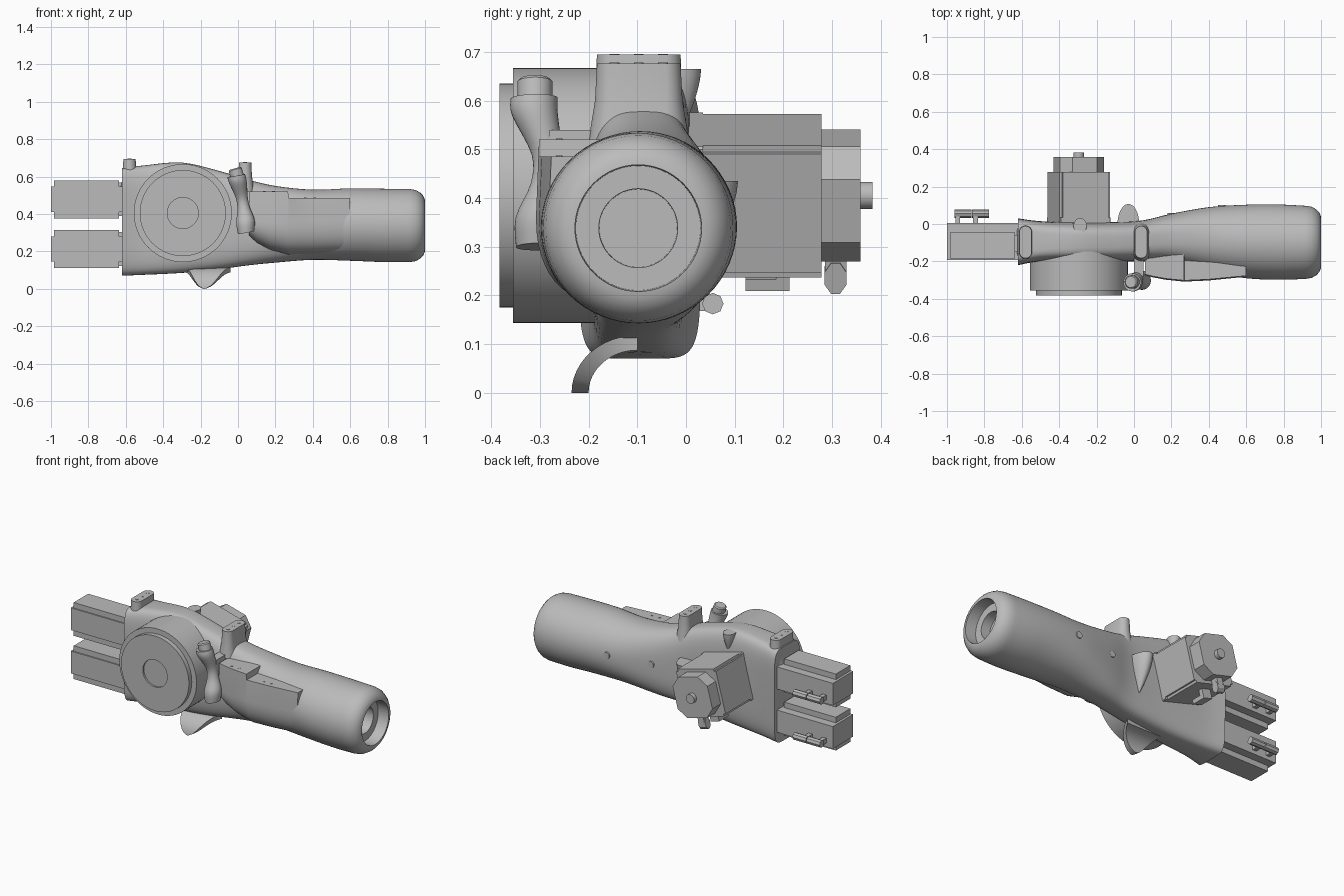
import bpy, bmesh
from math import sin, cos, pi, radians, copysign
from mathutils import Vector, Matrix

cube = bpy.data.objects.get("Cube")
if cube:
    bpy.data.objects.remove(cube)

grey = bpy.data.materials.new("plain_grey")
grey.use_nodes = True
grey.diffuse_color = (0.5, 0.5, 0.5, 1)
grey.node_tree.nodes["Principled BSDF"].inputs["Base Color"].default_value = (0.5, 0.5, 0.5, 1)


def finish(name, bm, smooth=True):
    bmesh.ops.recalc_face_normals(bm, faces=bm.faces)
    mesh = bpy.data.meshes.new(name)
    bm.to_mesh(mesh)
    bm.free()
    mesh.materials.append(grey)
    ob = bpy.data.objects.new(name, mesh)
    bpy.context.collection.objects.link(ob)
    if smooth:
        bpy.ops.object.select_all(action="DESELECT")
        ob.select_set(True)
        bpy.context.view_layer.objects.active = ob
        bpy.ops.object.shade_smooth_by_angle(angle=radians(35))
    return ob


def loft(name, rings, smooth=True):
    bm = bmesh.new()
    loops = [[bm.verts.new(p) for p in ring] for ring in rings]
    n = len(loops[0])
    for a, b in zip(loops, loops[1:]):
        for i in range(n):
            j = (i + 1) % n
            bm.faces.new((a[i], a[j], b[j], b[i]))
    bm.faces.new(loops[0])
    bm.faces.new(loops[-1])
    return finish(name, bm, smooth)


def box(name, lo, hi, turn=None):
    lo, hi = Vector(lo), Vector(hi)
    bm = bmesh.new()
    bmesh.ops.create_cube(bm, size=1)
    for v in bm.verts:
        v.co = (lo + hi) / 2 + v.co * (hi - lo)
    if turn:
        bm.transform(turn)
    return finish(name, bm, False)


def tube(name, stations, n=32):
    """Round loft through (x, y, z, radius) stations."""
    pts = [Vector(s[:3]) for s in stations]
    axis = (pts[-1] - pts[0]).normalized()
    turn = axis.to_track_quat("Z", "Y")
    rings = [[p + turn @ Vector((s[3] * cos(2 * pi * i / n), s[3] * sin(2 * pi * i / n), 0))
              for i in range(n)] for p, s in zip(pts, stations)]
    return loft(name, rings)


def spline(rows, steps):
    """Catmull-Rom through rows of numbers."""
    out = []
    for k in range(len(rows) - 1):
        a, b, c, d = (rows[min(max(k + o, 0), len(rows) - 1)] for o in (-1, 0, 1, 2))
        for s in range(steps):
            t = s / steps
            out.append([q + t / 2 * (r - p + t * (2 * p - 5 * q + 4 * r - w + t * (3 * q - p - 3 * r + w)))
                        for p, q, r, w in zip(a, b, c, d)])
    return out + [list(rows[-1])]


def oval(x, y0, y1, z0, z1, power, n=64):
    ring = []
    for i in range(n):
        c, s = cos(2 * pi * i / n), sin(2 * pi * i / n)
        ring.append((x, (y0 + y1) / 2 + (y1 - y0) / 2 * copysign(abs(c) ** (2 / power), c),
                     (z0 + z1) / 2 + (z1 - z0) / 2 * copysign(abs(s) ** (2 / power), s)))
    return ring


# Palm and forearm shell: x, back/front y, bottom/top z, squareness
shell = [(-0.62, -0.22, 0.03, 0.07, 0.645, 6), (-0.5, -0.2, 0.015, 0.075, 0.66, 5),
         (-0.3, -0.2, 0.01, 0.085, 0.675, 4), (-0.1, -0.2, 0.01, 0.105, 0.63, 3.6),
         (0.05, -0.2, 0.02, 0.125, 0.585, 3.2), (0.2, -0.21, 0.055, 0.14, 0.55, 2.7),
         (0.4, -0.255, 0.09, 0.155, 0.53, 2.2), (0.6, -0.29, 0.103, 0.15, 0.537, 2),
         (0.78, -0.298, 0.104, 0.143, 0.535, 2), (0.92, -0.293, 0.097, 0.143, 0.533, 2)]
rings = [oval(*row) for row in spline(shell, 4)]
# Rounded muzzle with a stepped socket
for x, r in [(0.95, 0.19), (0.975, 0.176), (0.99, 0.16), (0.998, 0.143), (1, 0.13),
             (0.93, 0.128), (0.93, 0.081), (0.87, 0.08)]:
    rings.append(oval(x, -0.098 - r, -0.098 + r, 0.338 - r, 0.338 + r, 2))
loft("forearm_shell", rings)

# Side fairing with a stepped flat top
rings = []
for x, r, h, top in [(0.06, 0.175, 0.08, 0.52), (0.1, 0.185, 0.12, 0.52), (0.17, 0.198, 0.155, 0.52),
                     (0.268, 0.208, 0.18, 0.52), (0.27, 0.208, 0.18, 0.485),
                     (0.4, 0.202, 0.178, 0.485), (0.6, 0.182, 0.17, 0.485)]:
    ring = [(x, -0.1, top)]
    for i in range(13):
        a = pi / 2 * i / 12
        ring.append((x, -0.1 - r * cos(a) ** 0.6, 0.36 - h * sin(a) ** 0.9))
    ring.insert(1, (x, -0.1 - r * 0.97, top))
    rings.append(ring)
loft("side_fairing", rings)

# Front wheel housing with a recessed hub
wheel = [(-0.1, 0.262), (-0.355, 0.262), (-0.355, 0.23), (-0.383, 0.23), (-0.383, 0.083), (-0.372, 0.083)]
loft("wheel_housing", [[(-0.295 + r * cos(2 * pi * i / 64), y, 0.405 + r * sin(2 * pi * i / 64))
                        for i in range(64)] for y, r in wheel])

# Twin finger blocks with ridges, feet and rear handles
for label, z in (("lower", 0.213), ("upper", 0.478)):
    box(label + "_finger_block", (-1, -0.192, z - 0.068), (-0.61, 0.005, z + 0.068))
    box(label + "_finger_ridge", (-0.985, -0.185, z - 0.102), (-0.635, -0.045, z + 0.102))
    box(label + "_finger_foot", (-0.635, -0.15, z - 0.09), (-0.61, -0.06, z + 0.09))
    for x in (-0.96, -0.865):
        tube(label + "_handle_bar", [(x, 0.055, z - 0.03, 0.022), (x + 0.09, 0.055, z - 0.03, 0.022)], 8)
        box(label + "_handle_post", (x + 0.005, -0.01, z - 0.045), (x + 0.03, 0.05, z - 0.015))

# Rear motor, turned about its shaft
turn = Matrix.Translation((-0.295, 0, 0.405)) @ Matrix.Rotation(radians(15), 4, "Y")


def motor_part(name, half, cut, y0, y1, notch=False):
    ring = []
    for sx, sz in ((1, 1), (-1, 1), (-1, -1), (1, -1)):
        corner = [(half, half - cut), (half - cut, half)]
        if notch:
            corner.insert(1, (half - cut, half - cut))
        if sx * sz < 0:
            corner.reverse()
        ring += [(sx * a, sz * b) for a, b in corner]
    loft(name, [[turn @ Vector((a, y, b)) for a, b in ring] for y in (y0, y1)], False)


motor_part("motor_base", 0.14, 0.005, -0.05, 0.035)
motor_part("motor_body", 0.14, 0.014, 0.03, 0.278, True)
motor_part("motor_end_cap", 0.122, 0.055, 0.27, 0.358)
tube("motor_shaft", [(-0.295, 0.35, 0.405, 0.028), (-0.295, 0.383, 0.405, 0.028)])
box("motor_plug", (-0.03, 0.122, -0.195), (0.03, 0.212, -0.17), turn)
box("motor_plug_neck", (-0.03, 0.185, -0.18), (0.03, 0.212, -0.13), turn)
loft("motor_cable_exit", [[turn @ Vector((x, 0.307 + 0.024 * cos(pi * (i + 0.5) / 4),
                                          -0.17 + 0.035 * sin(pi * (i + 0.5) / 4)))
                           for i in range(8)] for x in (-0.025, 0.025)], False)
box("motor_cable_neck", (-0.02, 0.285, -0.16), (0.02, 0.33, -0.11), turn)

# Stadium posts on top, each with three screws
for label, x, top in (("left", 0.038, 0.676), ("right", -0.58, 0.694)):
    rings = []
    for z, r in ((0.52, 0.05), (0.6, 0.037), (top - 0.02, 0.034), (top, 0.033)):
        rings.append([(x + r * cos(a), -0.097 + copysign(0.053, sin(a)) + r * sin(a), z)
                      for a in [2 * pi * (i + 0.5) / 32 for i in range(32)]])
    loft(label + "_top_post", rings)
    for k in (-1, 0, 1):
        y = -0.097 + 0.05 * k
        tube(label + "_post_screw", [(x, y, top - 0.01, 0.01), (x, y, top + 0.002, 0.01)], 12)

# Waisted lever beside the wheel with a round cap
lever = [(-0.01, -0.312, 0.605, 0.048), (0, -0.31, 0.57, 0.047), (0.02, -0.285, 0.49, 0.032),
         (0.03, -0.285, 0.43, 0.034), (0.04, -0.3, 0.36, 0.05), (0.043, -0.305, 0.3, 0.044)]
tube("side_lever", spline(lever, 4))
tube("lever_cap", [(0.01, -0.31, 0.55, 0.036), (-0.015, -0.31, 0.638, 0.036), (-0.017, -0.31, 0.644, 0.03)])
box("lever_mount", (0, -0.28, 0.36), (0.05, -0.15, 0.54))


# Flat-topped half cones on the back and top
def horn(name, x, y, top, height, width, depth):
    rings = []
    for k in range(10):
        t = k / 9
        s = max(0.04, (1 - t ** 1.6))
        rings.append([(x + width * s * cos(2 * pi * i / 32), y + depth * s * sin(2 * pi * i / 32),
                       top - height * t) for i in range(32)])
    loft(name, rings)


horn("back_horn", -0.03, 0.0, 0.435, 0.22, 0.058, 0.107)
horn("top_horn", -0.288, -0.01, 0.665, 0.13, 0.035, 0.041)

# Curved blade under the palm
rings = []
for k in range(13):
    t = k / 12
    a = pi / 2 * t
    mid, wide = -0.16 - 0.02 * t, 0.115 * (1 - t) ** 0.6 + 0.006
    ring = []
    for r, side in ((0.135, -1), (0.135, 1), (0.1, 1), (0.1, -1)):
        ring.append((mid + side * wide, -0.1 - r * sin(a), 0.118 * r / 0.135 * cos(a)))
    rings.append(ring)
loft("lower_blade", rings)

# Bolt pads along the back of the forearm
for x, y in ((0.2, 0.053), (0.47, 0.096)):
    tube("forearm_bolt", [(x, y - 0.03, 0.36, 0.022), (x, y + 0.006, 0.36, 0.02)], 16)

# Small screws on the fairing shelf
for x, z in ((0.14, 0.52), (0.19, 0.52), (0.36, 0.485), (0.41, 0.485)):
    tube("shelf_screw", [(x, -0.26, z - 0.01, 0.007), (x, -0.26, z + 0.002, 0.007)], 10)
